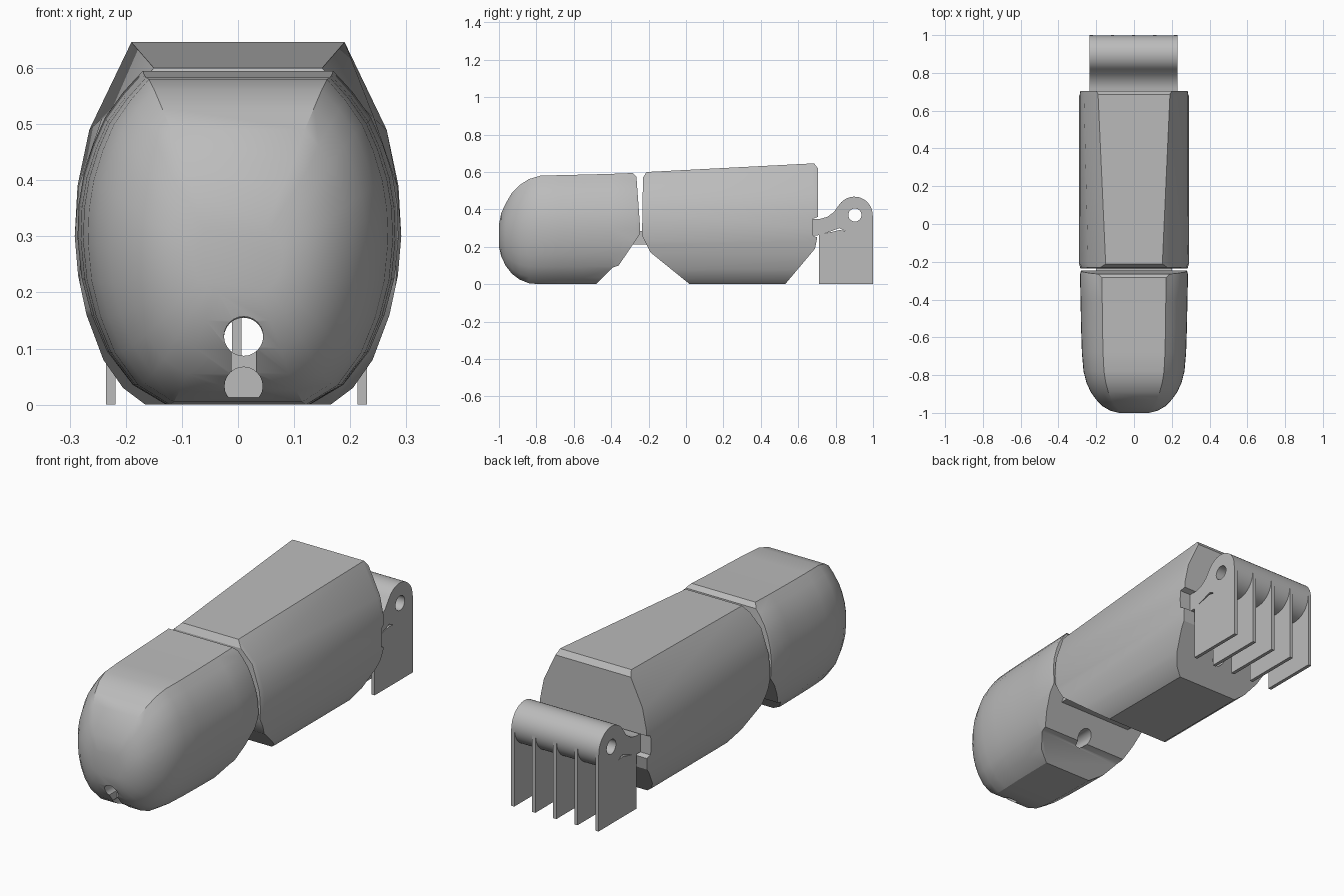
import bpy, bmesh, math

if "Cube" in bpy.data.objects:
    bpy.data.objects.remove(bpy.data.objects["Cube"])

grey = bpy.data.materials.new("plain_grey")
grey.use_nodes = True
COLOUR = (0.5, 0.5, 0.5, 1)
grey.diffuse_color = COLOUR
grey.node_tree.nodes["Principled BSDF"].inputs["Base Color"].default_value = COLOUR


def loft(name, rings):
    """Skin a closed solid over rings holding equal numbers of points."""
    bm = bmesh.new()
    loops = [[bm.verts.new(p) for p in ring] for ring in rings]
    for a, b in zip(loops, loops[1:]):
        for i in range(len(a)):
            j = (i + 1) % len(a)
            bm.faces.new((a[i], a[j], b[j], b[i]))
    bm.faces.new(loops[0])
    bm.faces.new(loops[-1])
    bmesh.ops.recalc_face_normals(bm, faces=bm.faces)
    mesh = bpy.data.meshes.new(name)
    bm.to_mesh(mesh)
    bm.free()
    mesh.materials.append(grey)
    obj = bpy.data.objects.new(name, mesh)
    bpy.context.collection.objects.link(obj)
    return obj


def prism(name, outline, x0, x1):
    """Extrude a (y, z) outline across x."""
    return loft(name, [[(x, y, z) for y, z in outline] for x in (x0, x1)])


def box(name, x, y, z):
    return prism(name, [(y[0], z[0]), (y[1], z[0]), (y[1], z[1]), (y[0], z[1])], *x)


def arc(cy, cz, r, start, end, n):
    return [(cy + r * math.cos(math.radians(start + (end - start) * i / n)),
             cz + r * math.sin(math.radians(start + (end - start) * i / n)))
            for i in range(n + 1)]


def bore(r, x, z, y0, y1):
    """Round cutter running front to back."""
    circle = arc(x, z, r, 0, 345, 23)
    return loft("bore", [[(a, y, b) for a, b in circle] for y in (y0, y1)])


def boolean(obj, cutter, operation):
    mod = obj.modifiers.new("cut", "BOOLEAN")
    mod.operation, mod.solver, mod.object = operation, "EXACT", cutter
    bpy.context.view_layer.objects.active = obj
    bpy.ops.object.modifier_apply(modifier=mod.name)
    bpy.data.objects.remove(cutter)


def smooth(obj, angle=28):
    bpy.ops.object.select_all(action="DESELECT")
    obj.select_set(True)
    bpy.context.view_layer.objects.active = obj
    bpy.ops.object.shade_smooth_by_angle(angle=math.radians(angle))


def ring(half, y, scale=1, low=0, high=1):
    """Mirror a half section (x, z) and place it at y."""
    right = [(x * scale, y, low + z * (high - low)) for x, z in half]
    return right + [(-x, yy, z) for x, yy, z in reversed(right)]


# Fingertip: rounded loft trimmed to its side profile
tip_half = [(.13, 0), (.19, .06), (.235, .16), (.262, .27), (.279, .38), (.286, .5),
            (.284, .6), (.275, .69), (.258, .78), (.237, .86), (.205, .935), (.17, 1)]
tip_stations = [(-1, .28, .2, .32), (-.988, .44, .15, .38), (-.965, .58, .1, .43),
                (-.93, .7, .055, .49), (-.89, .8, .025, .53), (-.84, .88, .005, .562),
                (-.78, .935, 0, .58), (-.68, .965, 0, .583), (-.55, .98, 0, .586),
                (-.4, .99, 0, .59), (-.27, 1, 0, .595), (-.23, .97, .01, .58)]
fingertip = loft("fingertip", [ring(tip_half, *s) for s in tip_stations])
tip_profile = [(-1.1, -.1), (-.58, -.1), (-.48, 0), (-.39, .09), (-.36, .1), (-.245, .27),
               (-.245, .3), (-.265, .575), (-.3, .61), (-1.1, .7)]
boolean(fingertip, prism("trim", tip_profile, -.5, .5), "INTERSECT")

# Cord tunnel and nose groove
boolean(fingertip, bore(.035, .01, .122, -1.1, -.2), "DIFFERENCE")
boolean(fingertip, bore(.034, .01, .033, -1.1, -.86), "DIFFERENCE")
boolean(fingertip, box("slot", (-.012, .032), (-1.1, -.9), (.05, .11)), "DIFFERENCE")
smooth(fingertip)

# Middle segment: widening loft trimmed to its side profile
lower = [(.165, 0), (.205, .03), (.24, .08), (.27, .16), (.285, .23), (.291, .3)]
front_half = lower + [(.284, .39), (.243, .51), (.15, .6)]
back_half = lower + [(.286, .39), (.265, .49), (.19, .646)]
segment = loft("middle_segment", [ring(front_half, -.24, .97), ring(front_half, -.21),
                                  ring(back_half, .68), ring(back_half, .71, .985)])
segment_profile = [(-.235, .26), (-.19, .17), (.02, 0), (.12, -.1), (.45, -.1), (.53, 0),
                   (.69, .19), (.702, .25), (.68, .26), (.68, .35), (.705, .36), (.705, .62),
                   (.675, .66), (-.205, .61), (-.23, .57)]
boolean(segment, prism("trim", segment_profile, -.5, .5), "INTERSECT")
boolean(segment, bore(.035, .01, .12, -.4, .8), "DIFFERENCE")
smooth(segment)

# Flexible strip joining the tip to the segment
box("joint_strip", (-.2, .2), (-.3, -.17), (.212, .285))

# Keyhole-shaped hinge barrel with a pin hole
hinge_profile = [(.66, .26), (.71, .262), (.78, .285), (.82, .3)] + \
    arc(.9, .37, .098, -115, 145, 30) + [(.79, .385), (.755, .36), (.72, .35), (.66, .35)]
hinge = prism("hinge_barrel", hinge_profile, -.235, .23)
boolean(hinge, prism("pin_hole", arc(.903, .37, .035, 0, 345, 23), -.4, .4), "DIFFERENCE")
smooth(hinge)

# Thin upright fins under the hinge
fin_profile = [(.71, 0), (1, 0), (1, .37), (.975, .32), (.9, .275), (.82, .29),
               (.78, .28), (.71, .265)]
for i in range(5):
    x = -.235 + i * .112
    prism(f"support_fin_{i + 1}", fin_profile, x, x + .017)
